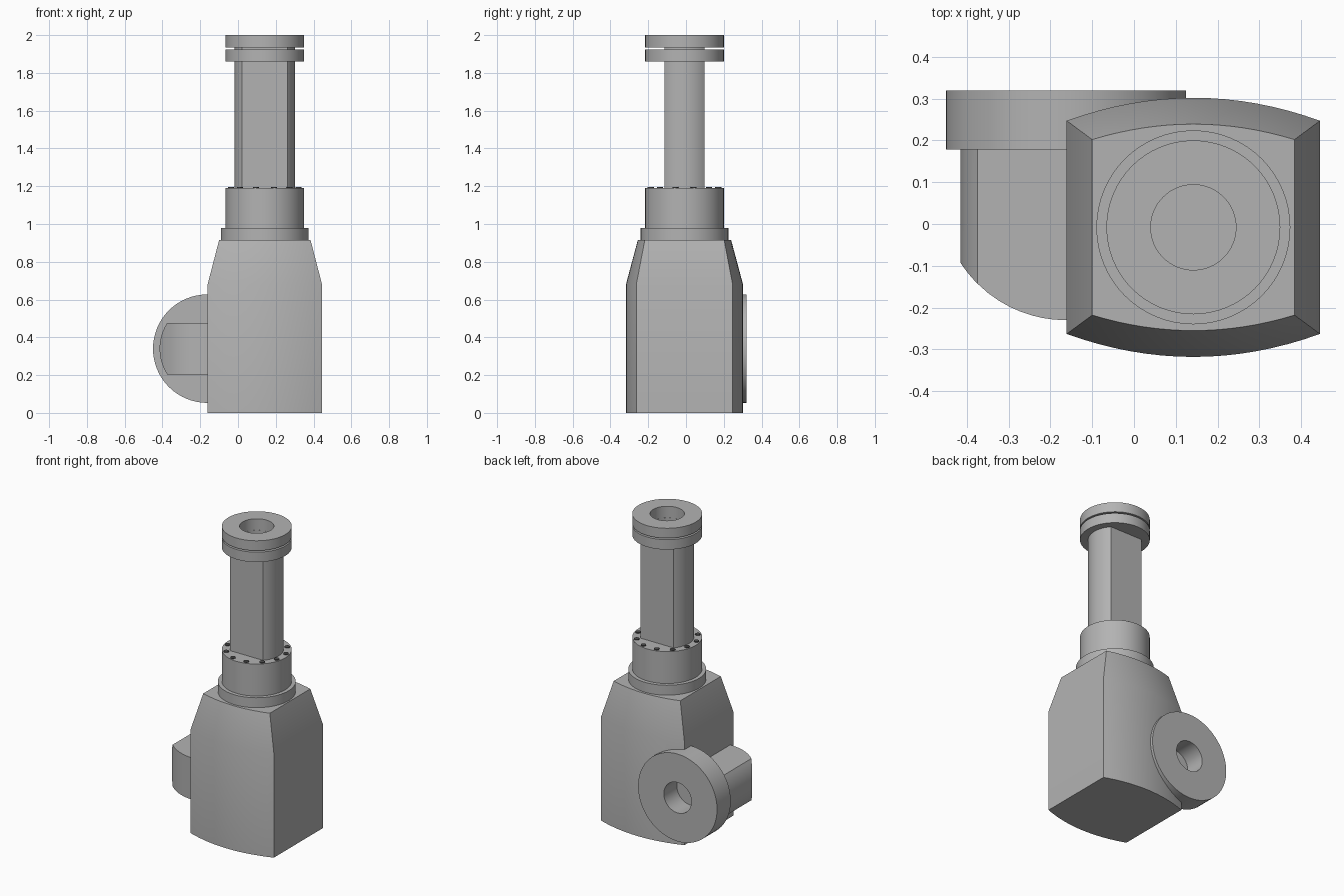
import bpy, bmesh, math
from mathutils import Matrix, Vector

cube = bpy.data.objects.get("Cube")
if cube:
    bpy.data.objects.remove(cube)


def material(name, rgb):
    mat = bpy.data.materials.new(name)
    mat.use_nodes = True
    mat.diffuse_color = (*rgb, 1)
    mat.node_tree.nodes["Principled BSDF"].inputs["Base Color"].default_value = (*rgb, 1)
    return mat


GREY = material("plain grey", (0.45, 0.45, 0.45))
DARK = material("dark grey", (0.08, 0.08, 0.08))
SEGS = 64
AXIS = Vector((0.142, -0.008, 0))      # upright axis of the column
HUB = Vector((-0.163, 0, 0.34))        # centre of the side flange


def loft(name, rings, mat=GREY, matrix=Matrix(), smooth=True):
    """Skin a list of matching point rings and cap both ends."""
    bm = bmesh.new()
    loops = [[bm.verts.new(matrix @ Vector(p)) for p in ring] for ring in rings]
    for a, b in zip(loops, loops[1:]):
        for i in range(len(a)):
            j = (i + 1) % len(a)
            bm.faces.new((a[i], a[j], b[j], b[i]))
    bm.faces.new(loops[0])
    bm.faces.new(loops[-1])
    bmesh.ops.recalc_face_normals(bm, faces=bm.faces)
    mesh = bpy.data.meshes.new(name)
    bm.to_mesh(mesh)
    bm.free()
    obj = bpy.data.objects.new(name, mesh)
    bpy.context.collection.objects.link(obj)
    mesh.materials.append(mat)
    if smooth:
        shade(obj)
    return obj


def activate(obj):
    bpy.ops.object.select_all(action='DESELECT')
    obj.select_set(True)
    bpy.context.view_layer.objects.active = obj


def shade(obj):
    activate(obj)
    bpy.ops.object.shade_smooth_by_angle(angle=math.radians(25))


def circle(r, z, segs=SEGS):
    return [(r * math.cos(t), r * math.sin(t), z)
            for t in (math.tau * i / segs for i in range(segs))]


def flatted(r, half, z):
    """Circle with two flats; points land exactly on the flat corners."""
    corner, n = math.asin(half / r), SEGS // 4
    pts = []
    for start, end in ((-corner, corner), (corner, math.pi - corner),
                       (math.pi - corner, math.pi + corner),
                       (math.pi + corner, math.tau - corner)):
        for i in range(n):
            t = start + (end - start) * i / n
            y = max(-half, min(half, r * math.sin(t)))
            pts.append((r * math.cos(t), y, z))
    return pts


def lathe(name, profile, matrix, segs=SEGS, mat=GREY):
    return loft(name, [circle(r, z, segs) for r, z in profile], mat, matrix)


# Housing: bowed front and back, tapering towards the top
def bowed(half_x, corner_y, bow, z, n=16):
    front = []
    for i in range(n + 1):
        u = 2 * i / n - 1
        front.append((half_x * u, -corner_y - bow * (1 - u * u), z))
    return front + [(-x, -y, z) for x, y, z in front]


upright = Matrix.Translation(AXIS)
housing = loft("housing", [bowed(0.303, 0.255, 0.055, 0),
                           bowed(0.303, 0.255, 0.055, 0.68),
                           bowed(0.242, 0.21, 0.037, 0.915)],
               matrix=upright, smooth=False)

# Side flange with a blind bore, which also cuts into the housing
sideways = Matrix.Translation(HUB) @ Matrix.Rotation(-math.pi / 2, 4, 'X')
cutter = lathe("bore_cutter", [(0.101, 0.184), (0.101, 0.5)], sideways)
cutter.hide_render = True
cut = housing.modifiers.new("bore", 'BOOLEAN')
cut.operation, cut.solver, cut.object = 'DIFFERENCE', 'EXACT', cutter
activate(housing)
bpy.ops.object.modifier_apply(modifier=cut.name)
bpy.data.objects.remove(cutter)
shade(housing)
lathe("side_flange", [(0.287, 0.178), (0.287, 0.32), (0.1, 0.32), (0.1, 0.185)], sideways)

# Side arm: round stub with flat top and bottom and a curved front
R, HALF, CROWN = 0.252, 0.137, 0.3
edge = math.sqrt(R * R - HALF * HALF)
columns = [-R * math.cos(math.acos(edge / R) * i / 8) for i in range(9)]
columns += [-edge + (edge + 0.1) * i / 12 for i in range(1, 13)]
sections = []
for x in columns:
    h = max(0.001, min(HALF, math.sqrt(max(0, R * R - x * x))))
    y = CROWN - 0.23 - math.sqrt(CROWN ** 2 - x * x)
    sections.append([(x, y, -h), (x, y, h), (x, 0.18, h), (x, 0.18, -h)])
loft("side_arm", sections, matrix=Matrix.Translation(HUB))

# Column: stepped collar, flatted shaft and twin top flanges around a bore
lathe("collar_base", [(0.232, 0.91), (0.232, 0.98)], upright)
lathe("collar", [(0.208, 0.975), (0.208, 1.19)], upright)
loft("shaft", [flatted(0.16, 0.106, 1.18), flatted(0.16, 0.106, 1.95),
               flatted(0.103, 0.1029, 1.95), flatted(0.103, 0.1029, 1.2)], matrix=upright)
for name, low, high in (("lower_top_flange", 1.86, 1.925), ("upper_top_flange", 1.935, 2.0)):
    ring = lathe(name, [(0.102, low), (0.208, low), (0.208, high), (0.102, high),
                        (0.102, low)], upright)
    # Open the bore by dropping the two end caps and welding the seam
    bm = bmesh.new()
    bm.from_mesh(ring.data)
    bmesh.ops.delete(bm, geom=[f for f in bm.faces if len(f.verts) > 4], context='FACES_ONLY')
    bmesh.ops.remove_doubles(bm, verts=bm.verts, dist=0.0001)
    bmesh.ops.recalc_face_normals(bm, faces=bm.faces)
    bm.to_mesh(ring.data)
    bm.free()
    shade(ring)

# Ring of bolt heads on the collar
for i in range(12):
    t = math.tau * (i + 0.5) / 12
    spot = AXIS + Vector((0.185 * math.cos(t), 0.185 * math.sin(t), 1.188))
    lathe(f"collar_bolt_{i + 1}", [(0.016, 0), (0.016, 0.007)],
          Matrix.Translation(spot), 16, DARK)
